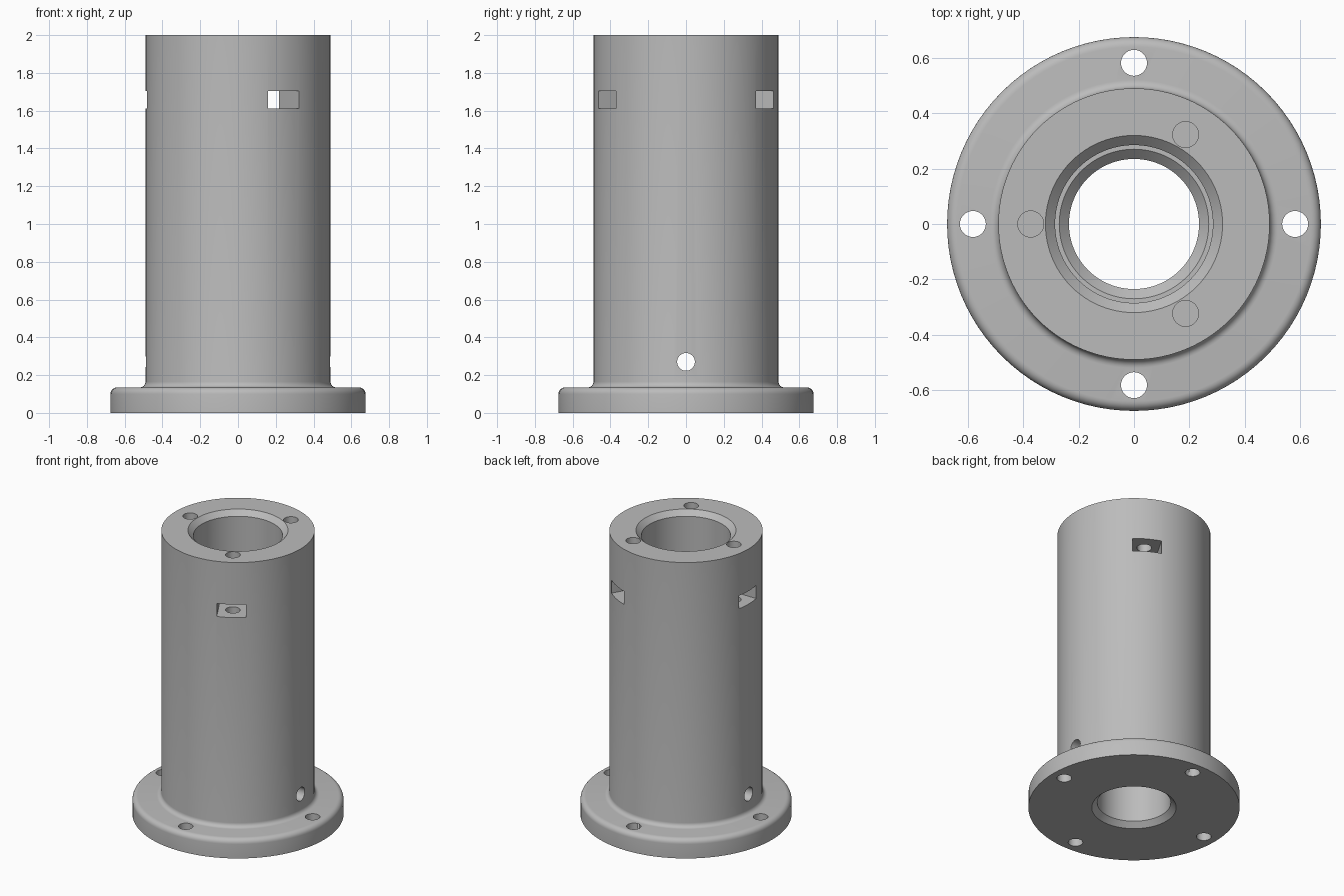
import bpy, bmesh
from math import pi, sin, cos, radians
from mathutils import Matrix, Vector

if "Cube" in bpy.data.objects:
    bpy.data.objects.remove(bpy.data.objects["Cube"], do_unlink=True)

SEGMENTS = 96
HOLE = 0.047

# One plain grey for the whole casting
grey = bpy.data.materials.new("plain grey")
grey.use_nodes = True
colour = (0.5, 0.5, 0.5, 1)
grey.diffuse_color = colour
grey.node_tree.nodes["Principled BSDF"].inputs["Base Color"].default_value = colour


def make_object(name, bm):
    bmesh.ops.recalc_face_normals(bm, faces=bm.faces)
    mesh = bpy.data.meshes.new(name)
    bm.to_mesh(mesh)
    bm.free()
    mesh.materials.append(grey)
    obj = bpy.data.objects.new(name, mesh)
    bpy.context.collection.objects.link(obj)
    return obj


def arc(cx, cz, r, start, end, steps=6):
    angles = [radians(start + (end - start) * i / steps) for i in range(steps + 1)]
    return [(cx + r * cos(a), cz + r * sin(a)) for a in angles]


def lathe(name, profile):
    """Revolve a closed (radius, height) profile round z."""
    bm = bmesh.new()
    rings = []
    for i in range(SEGMENTS):
        a = 2 * pi * i / SEGMENTS
        rings.append([bm.verts.new((r * cos(a), r * sin(a), z)) for r, z in profile])
    n = len(profile)
    for i in range(SEGMENTS):
        a, b = rings[i], rings[(i + 1) % SEGMENTS]
        for j in range(n):
            k = (j + 1) % n
            bm.faces.new((a[j], b[j], b[k], a[k]))
    return make_object(name, bm)


def add_cylinder(bm, centre, length, rotation=Matrix()):
    bmesh.ops.create_cone(bm, cap_ends=True, segments=32, radius1=HOLE, radius2=HOLE,
                          depth=length, matrix=Matrix.Translation(centre) @ rotation)


def cut(body, name, bm):
    """Subtract the cutter mesh from the body, then discard the cutter."""
    cutter = make_object(name, bm)
    cutter.hide_render = True
    mod = body.modifiers.new(name, "BOOLEAN")
    mod.operation = "DIFFERENCE"
    mod.solver = "EXACT"
    mod.object = cutter
    bpy.ops.object.modifier_apply(modifier=mod.name)
    bpy.data.objects.remove(cutter, do_unlink=True)


# Flange, filleted tube and stepped bore as one turned profile
profile = [(0.27, 0), (0.675, 0)]
profile += arc(0.64, 0.1, 0.035, 0, 90)
profile += arc(0.52, 0.165, 0.03, 270, 180)
profile += [(0.49, 2), (0.32, 2), (0.285, 1.965),
            (0.285, 0.54), (0.27, 0.54), (0.235, 0.505), (0.235, 0.035)]
body = lathe("flanged_tube", profile)
bpy.context.view_layer.objects.active = body
body.select_set(True)

# Bolt holes through the flange
bm = bmesh.new()
for i in range(4):
    a = i * pi / 2
    add_cylinder(bm, Vector((0.582 * cos(a), 0.582 * sin(a), 0.1)), 0.5)
cut(body, "bolt_holes", bm)

# Cross hole through both walls near the base
bm = bmesh.new()
add_cylinder(bm, Vector((0, 0, 0.27)), 2, Matrix.Rotation(pi / 2, 4, "Y"))
cut(body, "cross_hole", bm)

# Blind screw holes in the top rim
screw_angles = [radians(d) for d in (60, 180, 300)]
bm = bmesh.new()
for a in screw_angles:
    add_cylinder(bm, Vector((0.373 * cos(a), 0.373 * sin(a), 1.75)), 0.7)
cut(body, "screw_holes", bm)

# Square nut slots running from the outside into the bore
bm = bmesh.new()
for a in screw_angles:
    place = (Matrix.Rotation(a, 4, "Z") @ Matrix.Translation((0.4, 0, 1.657))
             @ Matrix.Diagonal((0.36, 0.188, 0.092, 1)))
    bmesh.ops.create_cube(bm, size=1, matrix=place)
cut(body, "nut_slots", bm)

bpy.ops.object.shade_smooth_by_angle(angle=radians(30))
